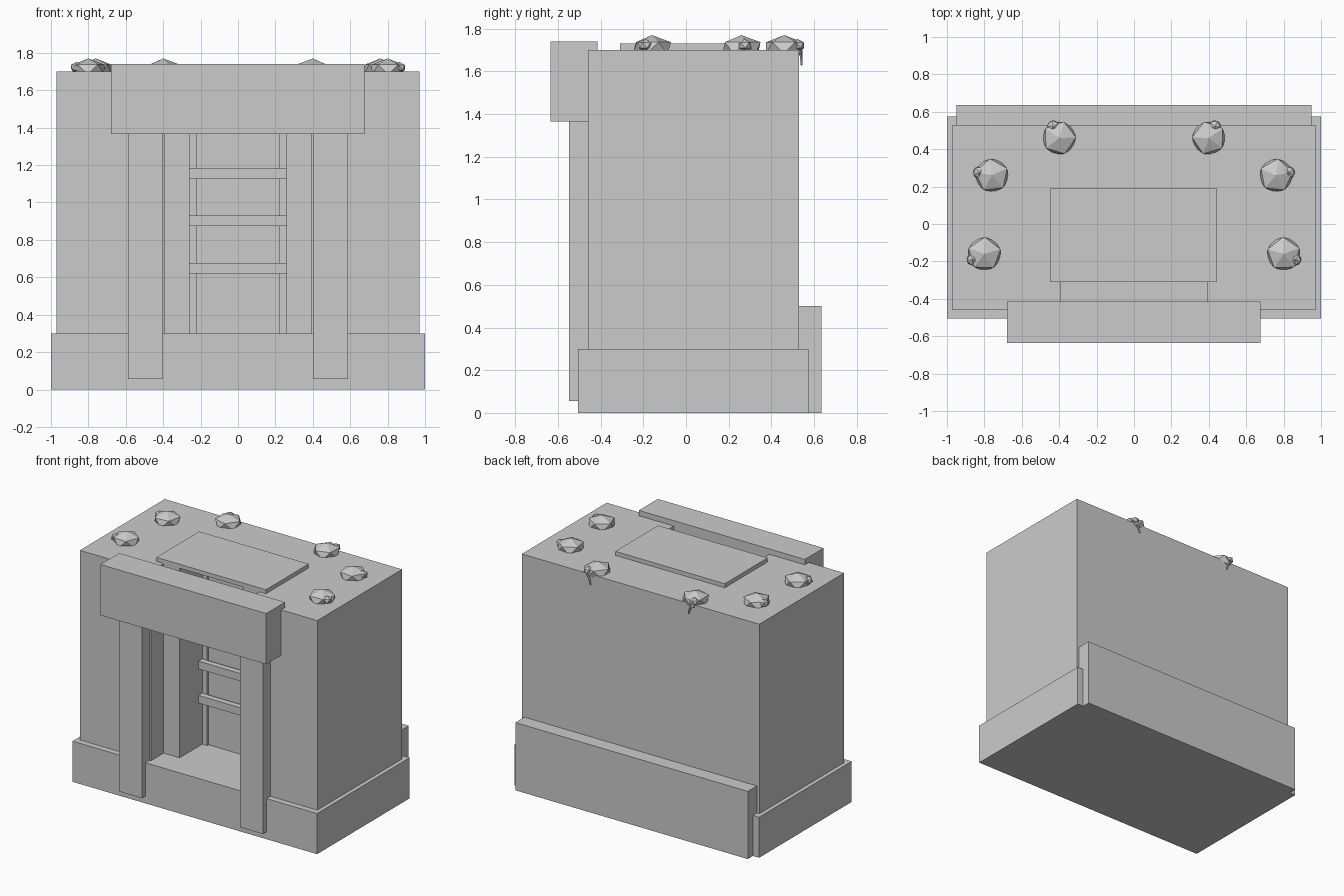
import bpy, bmesh, math
from mathutils import Vector, Matrix

if "Cube" in bpy.data.objects:
    bpy.data.objects.remove(bpy.data.objects["Cube"])

stone = bpy.data.materials.new("grey_stone")
stone.diffuse_color = (0.6, 0.6, 0.6, 1)
stone.use_nodes = True
stone.node_tree.nodes["Principled BSDF"].inputs["Base Color"].default_value = stone.diffuse_color


def finish(name, bm):
    bmesh.ops.recalc_face_normals(bm, faces=bm.faces)
    mesh = bpy.data.meshes.new(name)
    bm.to_mesh(mesh)
    bm.free()
    mesh.materials.append(stone)
    obj = bpy.data.objects.new(name, mesh)
    bpy.context.collection.objects.link(obj)
    return obj


def prism(name, outline, z0, z1):
    """Extrude a plan outline between two heights."""
    bm = bmesh.new()
    face = bm.faces.new([bm.verts.new((x, y, z0)) for x, y in outline])
    ext = bmesh.ops.extrude_face_region(bm, geom=[face])
    verts = [v for v in ext["geom"] if isinstance(v, bmesh.types.BMVert)]
    bmesh.ops.translate(bm, verts=verts, vec=(0, 0, z1 - z0))
    return finish(name, bm)


def box(name, x0, x1, y0, y1, z0, z1):
    return prism(name, [(x0, y0), (x1, y0), (x1, y1), (x0, y1)], z0, z1)


def rock(name, centre, radius, height, turn):
    """Squashed low-poly boulder."""
    bm = bmesh.new()
    bmesh.ops.create_icosphere(bm, subdivisions=1, radius=1)
    bm.transform(Matrix.Translation(centre) @ Matrix.Rotation(turn, 4, 'Z')
                 @ Matrix.Diagonal((radius, radius, height, 1)))
    return finish(name, bm)


def stem(name, a, b, r0, r1):
    """Thin tapered stem between two points."""
    a, b = Vector(a), Vector(b)
    bm = bmesh.new()
    bmesh.ops.create_cone(bm, cap_ends=True, segments=5, radius1=r0, radius2=r1,
                          depth=(b - a).length)
    turn = (b - a).to_track_quat('Z', 'Y').to_matrix().to_4x4()
    bm.transform(Matrix.Translation((a + b) / 2) @ turn)
    return finish(name, bm)


# Plinth and rear slab
box("plinth", -1, 1, -0.505, 0.575, 0, 0.3)
box("rear_slab", -0.95, 0.95, 0.53, 0.635, 0, 0.5)

# Main block with a stepped doorway and ladder shaft
right = [(0.97, 0.53), (0.97, -0.46), (0.39, -0.46), (0.39, -0.31),
         (0.26, -0.31), (0.26, -0.03)]
prism("main_block", right + [(-x, y) for x, y in reversed(right)], 0.3, 1.7)

# Roof hatch and lintel
box("roof_hatch", -0.45, 0.445, -0.31, 0.19, 1.7, 1.73)
box("lintel", -0.68, 0.675, -0.635, -0.415, 1.365, 1.74)

# Door posts and ladder rails
for side, s in (("left", -1), ("right", 1)):
    a, b = sorted((s * 0.402, s * 0.587))
    box(side + "_post", a, b, -0.548, -0.46, 0.055, 1.37)
    a, b = sorted((s * 0.22, s * 0.26))
    box(side + "_rail", a, b, -0.045, -0.03, 0.3, 1.7)

# Ladder rungs
for i in range(4):
    z = 0.62 + 0.253 * i
    box("rung", -0.26, 0.26, -0.09, -0.045, z, z + 0.057)

# Boulder clusters on the roof: big centre, small centre
clusters = [((0.76, 0.26), (0.828, 0.275), 0.2), ((0.80, -0.16), (0.862, -0.19), 0.35),
            ((0.40, 0.46), (0.432, 0.522), 0.6)]
for s in (-1, 1):
    for (x, y), (u, v), turn in clusters:
        t = turn if s > 0 else math.pi - turn
        rock("boulder", (s * x, y, 1.71), 0.1, 0.06, t)
        rock("pebble", (s * u, v, 1.722), 0.036, 0.03, t + 0.5)
    # Drooping stems over the rear edge
    stem("hanging_stem", (s * 0.432, 0.535, 1.73), (s * 0.40, 0.542, 1.63), 0.01, 0.005)
